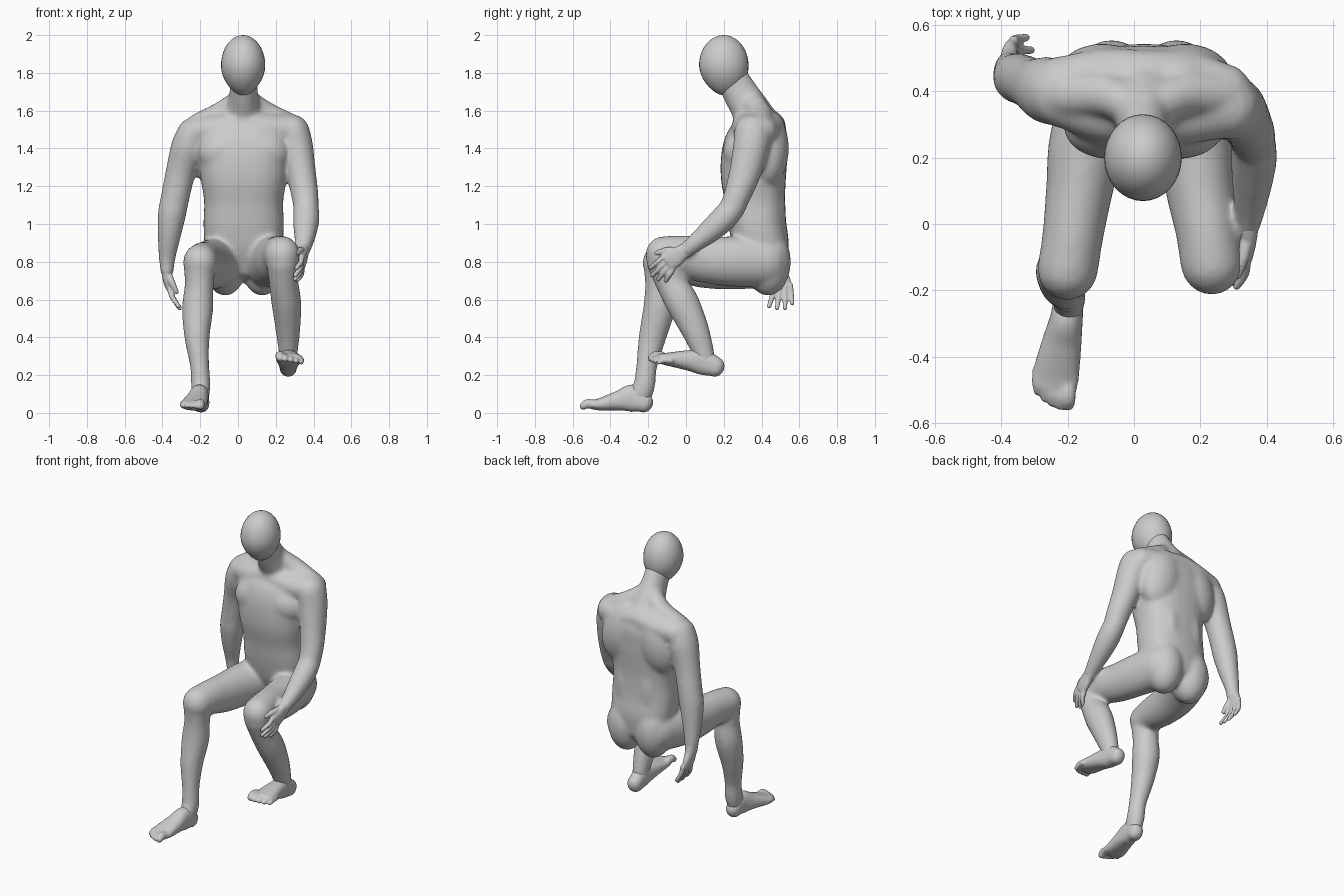
import bpy, bmesh, math
from mathutils import Vector, Matrix

X, Y = Vector((1, 0, 0)), Vector((0, 1, 0))


def spline(pts, sub=5):
    """Catmull-Rom through control rows (x, y, z, width, depth)."""
    rows = [tuple(p) if len(p) == 5 else (*p, p[3]) for p in pts]
    out = []
    for i in range(len(rows) - 1):
        a, b, c, d = rows[max(i - 1, 0)], rows[i], rows[i + 1], rows[min(i + 2, len(rows) - 1)]
        for k in range(sub):
            t = k / sub
            out.append([0.5 * (2 * q + (r - p) * t + (2 * p - 5 * q + 4 * r - s) * t * t
                               + (3 * q - p - 3 * r + s) * t ** 3) for p, q, r, s in zip(a, b, c, d)])
    return out + [list(rows[-1])]


def loft(bm, pts, ref=X, power=2.0, sides=28, cap=1.0):
    """Rounded tube with elliptical sections; the width axis follows ref."""
    rows = spline(pts)
    pos = [Vector(r[:3]) for r in rows]
    n = len(rows)
    sections = []
    for i, r in enumerate(rows):
        t = (pos[min(i + 1, n - 1)] - pos[max(i - 1, 0)]).normalized()
        steps = [(0, 1)]
        if i in (0, n - 1):
            steps = [(math.sin(a), math.cos(a)) for a in (0, .4, .8, 1.15, 1.45)]
            sgn = 1 if i else -1
            steps = [(s * sgn * cap * min(r[3], r[4]), c) for s, c in steps]
            if i == 0:
                steps.reverse()
        sections += [(pos[i] + t * off, t, r[3] * s, r[4] * s) for off, s in steps]
    rings = []
    for c, t, w, d in sections:
        u = (ref - t * ref.dot(t)).normalized()
        v = t.cross(u)
        ring = []
        for k in range(sides):
            a = 2 * math.pi * k / sides
            ca, sa = math.cos(a), math.sin(a)
            e = 2 / power
            ring.append(bm.verts.new(c + u * math.copysign(abs(ca) ** e, ca) * w
                                     + v * math.copysign(abs(sa) ** e, sa) * d))
        rings.append(ring)
    for p, q in zip(rings, rings[1:]):
        for k in range(sides):
            j = (k + 1) % sides
            bm.faces.new((p[k], p[j], q[j], q[k]))
    bm.faces.new(rings[0])
    bm.faces.new(rings[-1])


def ball(bm, c, r, tilt=0.0):
    m = Matrix.Translation(c) @ Matrix.Rotation(tilt, 4, 'Y') @ Matrix.Diagonal((*r, 1))
    return bmesh.ops.create_uvsphere(bm, u_segments=32, v_segments=20, radius=1, matrix=m)['verts']


def finish(bm, name, voxel=None, smooth=0):
    bmesh.ops.recalc_face_normals(bm, faces=bm.faces)
    me = bpy.data.meshes.new(name)
    bm.to_mesh(me)
    bm.free()
    ob = bpy.data.objects.new(name, me)
    bpy.context.collection.objects.link(ob)
    bpy.context.view_layer.objects.active = ob
    if voxel:
        m = ob.modifiers.new('fuse', 'REMESH')
        m.mode, m.voxel_size = 'VOXEL', voxel
        s = ob.modifiers.new('soften', 'SMOOTH')
        s.factor, s.iterations = 0.5, smooth
        for mod in ('fuse', 'soften'):
            bpy.ops.object.modifier_apply(modifier=mod)
    ob.data.polygons.foreach_set('use_smooth', [True] * len(ob.data.polygons))
    return ob


# head: plain egg, narrower towards the chin
bm = bmesh.new()
for v in ball(bm, (0, 0, 0), (.117, .131, .16)):
    f = max(0, -v.co.z / .16)
    v.co.x *= 1 - .2 * f * f
    v.co.y *= 1 - .15 * f * f
    v.co += Vector((.027, .2 + .008 * f, 1.84))
finish(bm, 'head')

# torso and neck
bm = bmesh.new()
cx = .03
loft(bm, [(cx, .42, .77, .175, .115), (cx, .40, .88, .205, .146), (cx, .378, 1.0, .213, .153),
          (cx, .367, 1.12, .21, .159), (cx, .357, 1.25, .23, .173), (cx, .364, 1.38, .25, .174),
          (cx, .385, 1.48, .235, .155), (cx, .395, 1.56, .17, .115)], power=2.45, cap=.5)
loft(bm, [(cx, .235, 1.79, .072, .085), (cx, .29, 1.69, .076, .094), (cx, .345, 1.6, .098, .104),
          (cx, .39, 1.5, .13, .125)])
# shoulder girdle and trapezius slopes
loft(bm, [(-.225, .40, 1.485, .108, .085), (-.1, .39, 1.505, .14, .09), (cx, .385, 1.525, .14, .095),
          (.16, .38, 1.505, .14, .09), (.272, .37, 1.495, .115, .09)], ref=Y)
for s in (-1, 1):
    loft(bm, [(cx + s * .03, .35, 1.65, .058), (cx + s * .12, .39, 1.58, .067),
              (cx + s * .23, .39, 1.52, .072)], ref=Y)
    ball(bm, (cx + s * .108, .292, 1.385), (.135, .096, .115), s * .25)    # chest muscle
    ball(bm, (cx + s * .125, .432, 1.40), (.14, .112, .21), -s * .25)      # shoulder blade
    ball(bm, (cx + s * .08, .428, 1.05), (.085, .1, .28))                  # lower back
    ball(bm, (cx + s * .098, .434, .80), (.116, .121, .18))                # buttock

# arms
loft(bm, [(-.235, .395, 1.475, .09, .1), (-.265, .405, 1.40, .092, .1), (-.302, .42, 1.28, .08),
          (-.335, .435, 1.13, .076), (-.35, .44, 1.05, .075), (-.365, .455, .93, .061),
          (-.375, .475, .82, .045), (-.376, .482, .75, .036, .042)])
loft(bm, [(.288, .355, 1.488, .092, .1), (.308, .345, 1.41, .09, .096), (.333, .315, 1.28, .079, .086),
          (.353, .275, 1.16, .073), (.36, .25, 1.1, .068)])
loft(bm, [(.36, .255, 1.095, .066), (.362, .20, 1.03, .07), (.357, .13, .965, .063),
          (.35, .05, .90, .049), (.345, -.01, .855, .035, .041)])

# thighs and shins
loft(bm, [(-.08, .42, .80, .124, .137), (-.14, .25, .787, .116, .134), (-.165, .1, .785, .101, .125),
          (-.185, -.04, .797, .092, .108), (-.2, -.138, .795, .092, .1)])
loft(bm, [(-.203, -.14, .775, .084), (-.206, -.137, .67, .077, .08), (-.214, -.143, .55, .083, .084),
          (-.217, -.178, .4, .067, .073), (-.203, -.208, .25, .051, .056), (-.197, -.22, .15, .052, .058),
          (-.198, -.245, .09, .046, .064)])
loft(bm, [(.14, .42, .80, .124, .137), (.18, .25, .802, .113, .133), (.2, .1, .81, .104, .123),
          (.22, -.02, .83, .095, .11), (.234, -.12, .838, .094, .098)])
loft(bm, [(.235, -.125, .80, .085), (.242, -.08, .69, .078, .081), (.255, -.023, .59, .079, .089),
          (.264, .044, .45, .067, .076), (.266, .088, .33, .052, .06), (.266, .10, .275, .047, .056)])
finish(bm, 'body', .0095, 22)


def hand(name, palm, ref, knuckles, tips, thumb):
    """Flat palm, four slightly bent fingers and a thumb."""
    bm = bmesh.new()
    loft(bm, palm, ref=ref, power=2.4, sides=20, cap=.6)
    for i in range(4):
        a = Vector(knuckles[0]).lerp(Vector(knuckles[1]), i / 3)
        b = Vector(tips[i])
        mid = a.lerp(b, .5) + Vector((math.copysign(.01, a.x), 0, 0))
        loft(bm, [(*a, .0155), (*mid, .0145), (*b, .012)], ref=Y + X * .3, sides=12)
    loft(bm, thumb, ref=Y + X * .3, sides=12)
    finish(bm, name, .005, 5)


hand('hanging_hand',
     [(-.376, .48, .80, .038, .032), (-.376, .488, .75, .042, .029), (-.373, .503, .70, .05, .024),
      (-.365, .512, .665, .05, .02)], Y, ((-.363, .472, .665), (-.363, .552, .675)),
     [(-.315, .44, .565), (-.308, .482, .555), (-.31, .524, .555), (-.325, .562, .58)],
     [(-.372, .475, .74, .02), (-.35, .455, .69, .018), (-.325, .452, .64, .012)])
hand('resting_hand',
     [(.346, .02, .872, .038, .032), (.345, -.02, .85, .042, .029), (.343, -.06, .82, .05, .024),
      (.338, -.095, .798, .05, .02)], Vector((0, -.5, .85)), ((.337, -.11, .832), (.337, -.07, .762)),
     [(.31, -.188, .768), (.302, -.178, .728), (.302, -.146, .708), (.312, -.106, .70)],
     [(.34, -.04, .86, .02), (.33, -.1, .86, .018), (.312, -.155, .845, .013)])


def foot(name, sole, toe_z, inner_x, outer_x, tip_y, toe_drop=0.0):
    """Wedge-shaped foot with five toes, longest on the inner side."""
    bm = bmesh.new()
    loft(bm, sole, power=2.3)
    for i in range(5):
        x = inner_x + (outer_x - inner_x) * i / 4
        r = .025 if i == 0 else .019 - .001 * i
        y, z = tip_y + .003 * i * i, toe_z - toe_drop * i
        loft(bm, [(x, y + .08, z + .003, r), (x, y + .045, z + .005, r), (x, y + r, z - .006, r * .85)],
             sides=14)
    finish(bm, name, .006, 8)


foot('planted_foot',
     [(-.196, -.22, .052, .045, .052), (-.203, -.28, .077, .049, .074), (-.218, -.36, .064, .06, .052),
      (-.235, -.45, .046, .07, .034), (-.24, -.49, .043, .069, .025)], .043, -.2, -.292, -.568)
foot('raised_foot',
     [(.266, .157, .243, .046, .053), (.266, .09, .268, .049, .067), (.268, 0, .279, .059, .052),
      (.272, -.09, .284, .07, .036), (.274, -.13, .287, .072, .028)], .297, .222, .336, -.207, .006)
